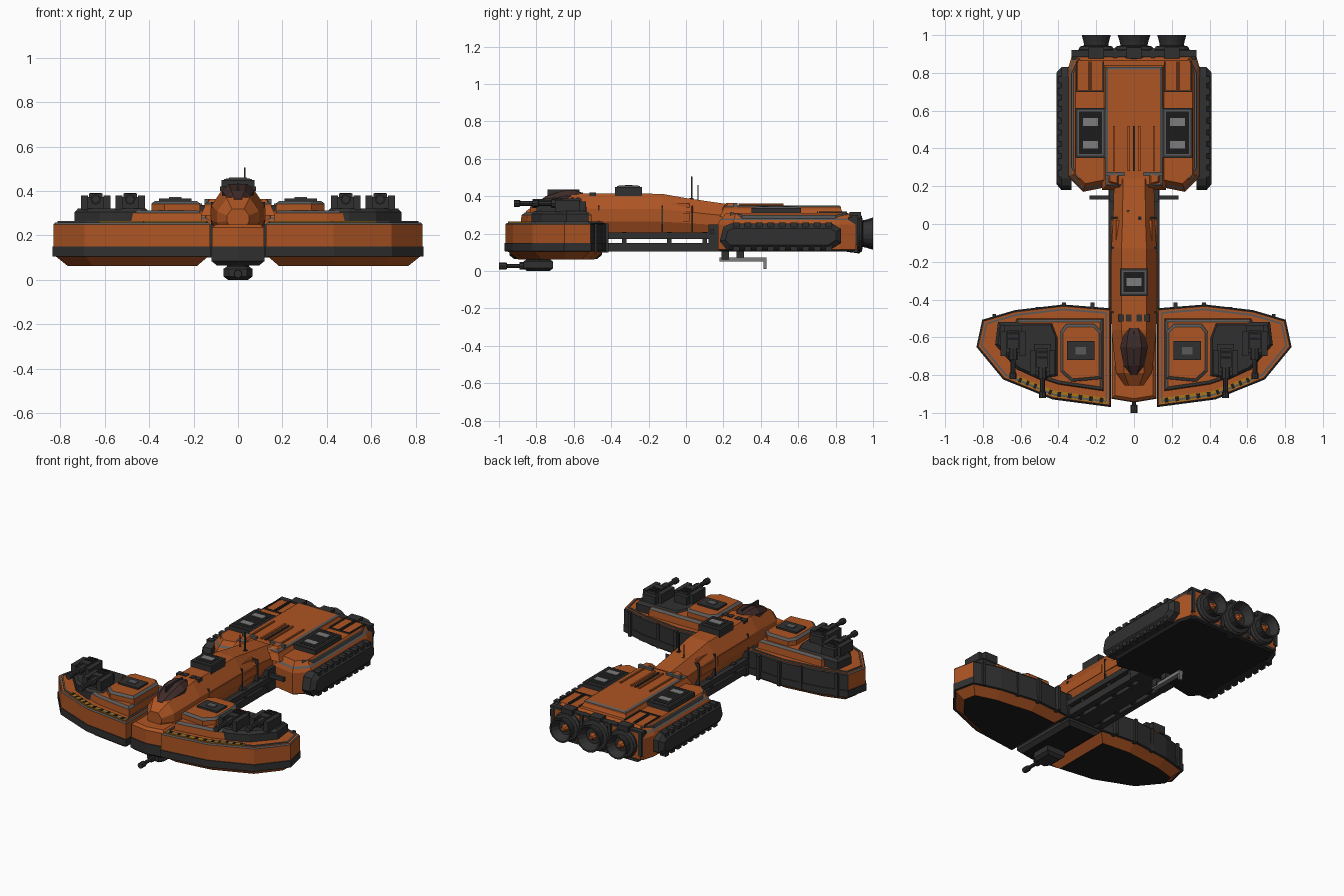
import bpy, bmesh, math
from mathutils import Vector

if "Cube" in bpy.data.objects:
    bpy.data.objects.remove(bpy.data.objects["Cube"])

COL = {"orange": (.42, .09, .017), "dark": (.03, .03, .031), "black": (.012, .012, .012),
       "trim_grey": (.10, .10, .10), "light_grey": (.2, .2, .2), "yellow": (.40, .18, .012),
       "canopy_brown": (.05, .024, .022)}
MAT = {}
for k, c in COL.items():
    MAT[k] = bpy.data.materials.new(k)
    MAT[k].diffuse_color = (*c, 1)
KEYS = list(COL)

def finish(name, bm, mat=None, mirror=False):
    bmesh.ops.recalc_face_normals(bm, faces=bm.faces)
    me = bpy.data.meshes.new(name)
    if mat:
        me.materials.append(MAT[mat])
    else:
        for k in KEYS:
            me.materials.append(MAT[k])
    bm.to_mesh(me)
    bm.free()
    ob = bpy.data.objects.new(name, me)
    bpy.context.collection.objects.link(ob)
    if mirror:
        ob.modifiers.new("mirror", 'MIRROR')
    return ob

def inset(pts, d):
    """Offset a closed outline inwards by d."""
    n, out = len(pts), []
    for i in range(n):
        p, a, b = Vector(pts[i]), Vector(pts[i - 1]), Vector(pts[(i + 1) % n])
        e1, e2 = (p - a).normalized(), (b - p).normalized()
        n1, n2 = Vector((-e1.y, e1.x)), Vector((-e2.y, e2.x))
        out.append(p + (n1 + n2) * d / (1 + n1.dot(n2)))
    return out

def skin(bm, rings, mats):
    """Join rings of verts with quads and caps; mats = bottom cap, layers..., top cap."""
    vs = [[bm.verts.new(p) for p in r] for r in rings]
    n = len(vs[0])
    bm.faces.new(vs[0]).material_index = KEYS.index(mats[0])
    bm.faces.new(vs[-1]).material_index = KEYS.index(mats[-1])
    for k in range(len(vs) - 1):
        for i in range(n):
            j = (i + 1) % n
            f = bm.faces.new((vs[k][i], vs[k][j], vs[k + 1][j], vs[k + 1][i]))
            f.material_index = KEYS.index(mats[k + 1])

def stack(name, pts, rings, mats, mirror=False, axis='z', rule=None):
    """Layered outline; rings = (height, inset)."""
    if sum(a[0] * b[1] - b[0] * a[1] for a, b in zip(pts, pts[1:] + pts[:1])) < 0:
        pts = pts[::-1]
    if isinstance(mats, str):
        mats = [mats] * (len(rings) + 1)
    bm = bmesh.new()
    skin(bm, [[(p.x, p.y, h) if axis == 'z' else (h, p.x, p.y) for p in inset(pts, d)]
              for h, d in rings], mats)
    if rule:
        bmesh.ops.recalc_face_normals(bm, faces=bm.faces)
        rule(bm)
    return finish(name, bm, None, mirror)

def boxes(name, items, mat, mirror=False):
    """Items are (x0, x1, y0, y1, z0, z1)."""
    bm = bmesh.new()
    for x0, x1, y0, y1, z0, z1 in items:
        skin(bm, [[(x0, y0, z), (x1, y0, z), (x1, y1, z), (x0, y1, z)] for z in (z0, z1)], [KEYS[0]] * 3)
    for f in bm.faces:
        f.material_index = 0
    return finish(name, bm, mat, mirror)

def beams(name, paths, w, h, mat, mirror=False):
    """Flat strips along 3D polylines."""
    bm = bmesh.new()
    for path in paths:
        for a, b in zip(path, path[1:]):
            a, b = Vector(a), Vector(b)
            d = (b - a).normalized()
            s = d.cross(Vector((0, 0, 1))).normalized() * w / 2
            u = s.cross(d).normalized() * h / 2
            skin(bm, [[p + s + u, p - s + u, p - s - u, p + s - u] for p in (a, b)], [KEYS[0]] * 3)
    for f in bm.faces:
        f.material_index = 0
    return finish(name, bm, mat, mirror)

def lathe(name, x, z, prof, mat, mirror=False, n=12):
    """Turn a (y, radius) profile around a y-parallel axis."""
    bm = bmesh.new()
    skin(bm, [[(x + r * math.cos(t * math.tau / n), y, z + r * math.sin(t * math.tau / n))
               for t in range(n)] for y, r in prof], [KEYS[0]] * (len(prof) + 1))
    for f in bm.faces:
        f.material_index = 0
    return finish(name, bm, mat, mirror)

def loft(name, secs, mat):
    """Eight-sided hull along y; secs = (y, half width, z bottom, z top)."""
    prof = [(.75, 0), (1, .3), (1, .62), (.55, 1)]
    prof += [(-a, b) for a, b in prof[::-1]]
    bm = bmesh.new()
    skin(bm, [[(a * w, y, zb + b * (zt - zb)) for a, b in prof] for y, w, zb, zt in secs], [mat] * (len(secs) + 1))
    return finish(name, bm)

# --- front wings: orange hull, dark belt, dark rear wall
WING = [(.125, -.965), (.43, -.925), (.69, -.82), (.83, -.65), (.80, -.51), (.63, -.46), (.375, -.43), (.125, -.45)]
def rear_dark(bm):
    for f in bm.faces:
        if f.normal.y > .5 and f.calc_center_median().z > .1:
            f.material_index = KEYS.index("dark")
stack("wing_hull", WING, [(.062, .06), (.105, .01), (.106, -.004), (.15, -.004), (.151, 0), (.25, 0), (.258, .006)],
      ["black", "orange", "dark", "dark", "dark", "orange", "trim_grey", "orange"], True, rule=rear_dark)
edge = [(p.x, p.y, .26) for p in inset(WING, .022)]
beams("wing_edge_trim", [edge + edge[:1]], .01, .008, "trim_grey", True)
boxes("wing_rear_ribs", [(x - .01, x + .01, -.46 - .09 * max(0, x - .55), -.415 - .22 * max(0, x - .4), .10, .255)
                         for x in (.22, .37, .51, .65, .74)], "dark", True)
# hazard strip
path = [Vector(p) for p in ((.14, -.937, .26), (.42, -.899, .26), (.62, -.82, .26))]
beams("hazard_strip", [path], .032, .008, "yellow", True)
beams("hazard_marks", [[a.lerp(b, t), a.lerp(b, t + .07)] for a, b in zip(path, path[1:])
                       for t in (.08, .28, .48, .68, .88)], .026, .012, "black", True)
# decks, hatch and turret platform
stack("wing_deck", [(.16, -.50), (.62, -.50), (.66, -.6), (.52, -.81), (.40, -.85), (.16, -.885)],
      [(.25, 0), (.30, .005), (.312, .02)], ["orange", "orange", "trim_grey", "orange"], True)
stack("wing_upper_deck", [(.17, -.57), (.21, -.53), (.36, -.53), (.39, -.57), (.39, -.78), (.33, -.835), (.17, -.82)],
      [(.30, 0), (.342, .0), (.355, .015)], ["orange", "orange", "trim_grey", "orange"], True)
boxes("hatch_frame", [(.21, .355, -.72, -.62, .35, .366)], "dark", True)
boxes("hatch_centre", [(.255, .31, -.69, -.65, .36, .372)], "trim_grey", True)
stack("turret_platform", [(.43, -.52), (.72, -.52), (.735, -.64), (.62, -.77), (.50, -.825), (.40, -.81), (.40, -.60)],
      [(.25, 0), (.305, .0), (.322, .015)], "dark", True)
for i, (x, y) in enumerate([(.64, -.62), (.485, -.72)]):
    t = f"_{i + 1}"
    boxes("turret_body" + t, [(x - .045, x + .045, y - .06, y + .085, .31, .372),
                              (x - .066, x - .034, y - .08, y + .05, .315, .38),
                              (x + .034, x + .066, y - .08, y + .05, .315, .38),
                              (x - .03, x + .03, y - .04, y + .06, .37, .388)], "dark", True)
    lathe("turret_barrel" + t, x, .362, [(y, .024), (y - .1, .024), (y - .101, .013), (y - .165, .013),
                                         (y - .17, .019), (y - .2, .019)], "dark", True, 8)
    boxes("turret_slots" + t, [(x - .025, x + .025, y + .005 + k, y + .02 + k, .385, .392) for k in (0, .03)], "black", True)

# --- central chin, spine and nose
stack("chin_block", [(-.12, -.45), (-.12, -.925), (0, -.945), (.12, -.925), (.12, -.45)],
      [(.065, .025), (.085, 0), (.15, 0), (.151, .004), (.235, .004), (.25, .02)],
      ["black", "dark", "dark", "dark", "orange", "orange", "orange"])
loft("spine_hull", [(-.855, .05, .24, .32), (-.79, .095, .21, .37), (-.56, .12, .2, .415), (-.13, .12, .2, .413),
                    (.0, .112, .2, .39), (.24, .105, .19, .355)], "orange")
loft("canopy", [(-.80, .03, .33, .365), (-.75, .055, .34, .40), (-.65, .073, .35, .432), (-.59, .06, .36, .43),
                (-.55, .035, .38, .418)], "canopy_brown")
boxes("canopy_spine", [(-.005, .005, -.74, -.57, .40, .436)], "dark")
boxes("spine_side_panels", [(.10, .124, -.47, -.15, .27, .325), (.10, .121, -.12, .02, .262, .31),
                            (.06, .095, -.12, .02, .33, .362)], "orange", True)
boxes("spine_seams", [(.055, .122, y, y + .007, .21, .35) for y in (-.47, -.13, .03)], "dark", True)
boxes("neck_vents", [(x, x + .03, -.515, -.48, .40, .42) for x in (.012, .052)], "dark", True)
# vents with frame, slats and light plate
def vent(name, x0, x1, y0, y1, z0, z1, plates, mirror):
    boxes(name + "_block", [(x0, x1, y0, y1, z0, z1)], "dark", mirror)
    boxes(name + "_rim", [(x0 + .012, x1 - .012, y0 + .012, y1 - .012, z1, z1 + .005)], "trim_grey", mirror)
    boxes(name + "_well", [(x0 + .02, x1 - .02, y0 + .02, y1 - .02, z1, z1 + .007)], "black", mirror)
    xm = (x0 + x1) / 2
    boxes(name + "_slats", [(xm - .04, xm + .04, y - .02, y + .02, z1, z1 + .01) for y in plates], "light_grey", mirror)
vent("roof_vent", -.075, .075, -.38, -.235, .39, .45, [-.307], False)
vent("rear_vent", .15, .31, .35, .615, .28, .338, [.42, .54], True)
# antennas
boxes("antennas", [(.026, .034, .026, .034, .36, .505), (-.034, -.028, .062, .068, .35, .46),
                   (.02, .04, .02, .04, .35, .39), (-.04, -.02, .055, .075, .35, .38)], "dark")

# --- underslung keel, rails, struts
boxes("keel", [(-.06, .06, -.55, .25, .105, .145)], "dark")
boxes("keel_rails", [(.105, .135, -.50, .2, .17, .205), (.085, .125, -.52, .22, .105, .15)], "dark", True)
boxes("keel_end_blocks", [(-.13, .13, .12, .24, .105, .25), (-.135, .135, -.53, -.44, .10, .25)], "dark")
boxes("keel_struts", [(.09, .12, y - .012, y + .012, .14, .21) for y in (-.33, -.09, .1)], "dark", True)
boxes("keel_cross_bars", [(-.11, .11, y - .015, y + .015, .11, .135) for y in (-.4, -.25, -.1, .05)], "dark")
boxes("side_bars", [(.10, .235, .13, .15, .2, .225)], "dark", True)
boxes("belly_arm", [(-.015, .015, .18, .43, .05, .072), (-.012, .012, .415, .43, .012, .06)], "light_grey")
boxes("belly_arm_mount", [(-.02, .02, .19, .23, .06, .12), (-.02, .02, .27, .31, .07, .12)], "dark")
# belly turret
stack("belly_turret", [(-.065, -.71), (-.065, -.83), (-.04, -.87), (.04, -.87), (.065, -.83), (.065, -.71)],
      [(0, .02), (.015, 0), (.05, 0), (.06, .015), (.075, .015)], "dark")
lathe("belly_barrel", 0, .027, [(-.85, .02), (-.89, .02), (-.891, .011), (-.955, .011), (-.96, .018), (-1, .018)], "dark", n=8)

# --- rear hull
half = [(.12, .2), (.27, .17), (.35, .25), (.35, .82), (.325, .905)]
REAR = half + [(-x, y) for x, y in half[::-1]]
stack("rear_hull", REAR, [(.105, .015), (.115, 0), (.25, 0), (.272, .01), (.282, .02), (.31, .04)],
      ["black", "dark", "orange", "orange", "trim_grey", "orange", "orange"])
stack("rear_centre_deck", [(-.15, .2), (.15, .2), (.15, .83), (-.15, .83)],
      [(.29, -.02), (.33, 0), (.342, .0), (.35, .012)], ["orange", "orange", "orange", "trim_grey", "orange"])
stack("shoulder_block", [(.07, .19), (.145, .21), (.15, .27), (.07, .29)], [(.25, 0), (.33, 0), (.365, .02)], "orange", True)
boxes("shoulder_brace", [(.05, .15, .255, .275, .33, .365)], "trim_grey", True)
boxes("deck_ridges", [(.022, .034, .28, .52, .34, .36), (.10, .11, .28, .52, .34, .358)], "orange", True)
boxes("deck_ridge_centre", [(-.006, .006, .28, .52, .34, .358)], "dark")
boxes("rear_ribs", [(x, x + .006, .71, .86, .30, .318) for x in (.16, .225, .235, .30)]
      + [(.16, .306, .70, .706, .30, .318)], "dark", True)
beams("rear_edge_trim", [[(.29, .24, .305), (.325, .30, .29), (.325, .80, .29), (.29, .875, .298)]], .01, .02, "trim_grey", True)
# dark side armour pods
stack("side_armour", [(.18, .16), (.2, .235), (.24, .255), (.78, .255), (.83, .225), (.83, .15), (.77, .112), (.22, .112)],
      [(.33, 0), (.385, 0), (.41, .028)], "dark", True, 'x')
boxes("armour_ribs", [(.36, .402, y, y + .035, .108, .259) for y in [.25 + .062 * k for k in range(9)]], "dark", True)
# engine wall and nozzles
boxes("engine_wall", [(-.31, .31, .86, .915, .115, .285)], "orange")
boxes("engine_wall_bands", [(-.33, .33, .885, .92, .285, .30), (-.30, .30, .89, .92, .10, .118)], "dark")
boxes("engine_dividers", [(.09, .11, .88, .93, .11, .3), (.30, .325, .87, .92, .14, .29)], "dark", True)
for nm, x, s, mir in (("centre_engine", 0, 1.08, False), ("side_engine", .2, .96, True)):
    lathe(nm + "_nozzle", x, .2, [(.86, .09 * s), (.925, .098 * s), (.94, .088 * s), (.945, .066 * s), (.965, .07 * s),
          (1, .08 * s), (1, .07 * s), (.95, .045 * s)], "dark", mir, 16)
    lathe(nm + "_core", x, .2, [(.94, .03), (.975, .012)], "orange", mir, 8)
    boxes(nm + "_cap", [(x - .04, x + .04, .875, .935, .28, .315)], "dark", mir)

for m in bpy.data.materials:
    if m.users and not m.is_grease_pencil:
        m.use_nodes = True
        m.node_tree.nodes["Principled BSDF"].inputs["Base Color"].default_value = m.diffuse_color
